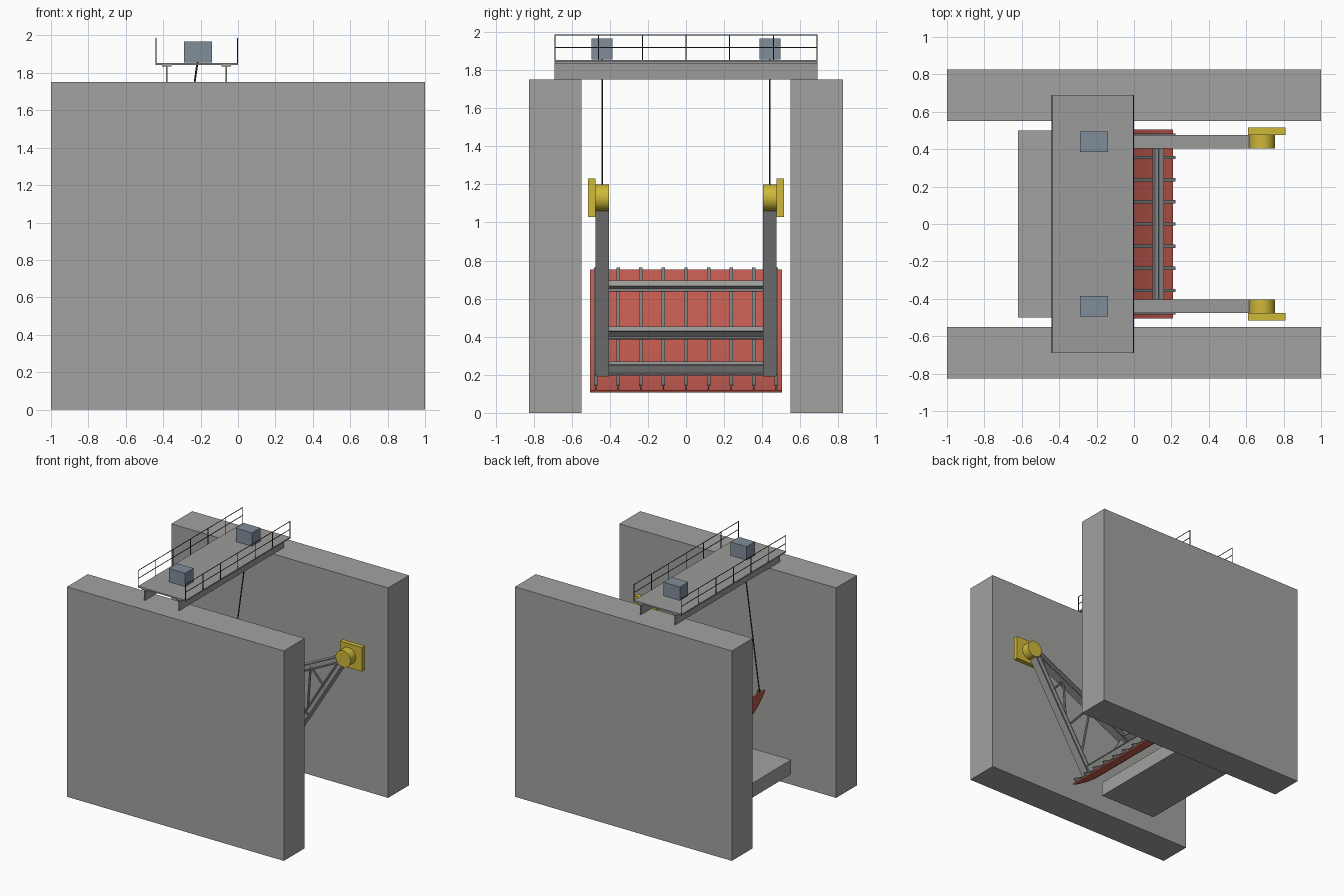
import bpy, bmesh, math
from mathutils import Vector, Matrix

if "Cube" in bpy.data.objects:
    bpy.data.objects.remove(bpy.data.objects["Cube"])


def mat(name, rgb):
    m = bpy.data.materials.new(name)
    m.diffuse_color = (*rgb, 1)
    m.use_nodes = True
    m.node_tree.nodes["Principled BSDF"].inputs["Base Color"].default_value = m.diffuse_color
    return m


CONCRETE = mat("concrete grey", (0.36, 0.36, 0.35))
STEEL = mat("steel grey", (0.33, 0.33, 0.325))
RED = mat("gate red", (0.52, 0.10, 0.075))
YELLOW = mat("bearing yellow", (0.62, 0.48, 0.04))
BLUE = mat("winch blue grey", (0.22, 0.27, 0.33))
DARK = mat("dark wire", (0.05, 0.05, 0.055))
RIB = mat("rib grey", (0.20, 0.215, 0.21))

PIVOT = Vector((0.685, 0, 1.13))   # gate rotates about this line


def finish(name, bm, m):
    bmesh.ops.recalc_face_normals(bm, faces=bm.faces)
    me = bpy.data.meshes.new(name)
    bm.to_mesh(me)
    bm.free()
    me.materials.append(m)
    ob = bpy.data.objects.new(name, me)
    bpy.context.collection.objects.link(ob)
    return ob


def add_box(bm, lo, hi, M=Matrix()):
    lo, hi = Vector(lo), Vector(hi)
    S = Matrix.Diagonal((*(hi - lo), 1))
    bmesh.ops.create_cube(bm, size=1, matrix=M @ Matrix.Translation((lo + hi) / 2) @ S)


def box(name, lo, hi, m):
    bm = bmesh.new()
    add_box(bm, lo, hi)
    return finish(name, bm, m)


def add_rod(bm, a, b, r, n=8):
    a, b = Vector(a), Vector(b)
    d = b - a
    M = Matrix.Translation((a + b) / 2) @ d.to_track_quat('Z', 'Y').to_matrix().to_4x4()
    bmesh.ops.create_cone(bm, cap_ends=True, segments=n, radius1=r, radius2=r, depth=d.length, matrix=M)


def polar(r, deg, y=0):
    a = math.radians(deg)
    return PIVOT + Vector((-r * math.cos(a), y, -r * math.sin(a)))


def frame(deg, y=0):
    """Local x runs outward along the radius, y across the gate, z upward tangent."""
    a = math.radians(deg)
    rad = Vector((-math.cos(a), 0, -math.sin(a)))
    across = Vector((0, 1, 0))
    tan = rad.cross(across)
    M = Matrix((rad, across, tan)).transposed().to_4x4()
    M.translation = PIVOT + Vector((0, y, 0))
    return M


def add_arc(bm, r0, r1, y0, y1, a0, a1, n=28):
    """Curved bar of rectangular section around the pivot."""
    rings = []
    for i in range(n + 1):
        a = a0 + (a1 - a0) * i / n
        rings.append([bm.verts.new(polar(r, a, y)) for r, y in ((r0, y0), (r1, y0), (r1, y1), (r0, y1))])
    for p, q in zip(rings, rings[1:]):
        for k in range(4):
            bm.faces.new((p[k], p[(k + 1) % 4], q[(k + 1) % 4], q[k]))
    bm.faces.new(rings[0])
    bm.faces.new(rings[-1])


TOP, BOT = 19.7, 64.8          # angular span of the gate
GIRDERS = (26.1, 42.4, 58.2)   # girder angles

# Concrete piers and sill
for side, s in (("left", 1), ("right", -1)):
    y0, y1 = sorted((s * 0.55, s * 0.825))
    box("pier_" + side, (-1, y0, 0), (1, y1, 1.75), CONCRETE)
box("sill", (-0.62, -0.5, 0.115), (-0.09, 0.5, 0.235), CONCRETE)

# Curved skin plate
bm = bmesh.new()
add_arc(bm, 1.118, 1.13, -0.505, 0.505, TOP, BOT)
skin = finish("skin_plate", bm, RED)

# T-section ribs behind the skin
bm = bmesh.new()
for i in range(-4, 5):
    y = i * 0.1185
    add_arc(bm, 1.09, 1.119, y - 0.003, y + 0.003, TOP, BOT)
    add_arc(bm, 1.087, 1.093, y - 0.009, y + 0.009, TOP, BOT)
ribs = finish("skin_ribs", bm, RIB)

# Horizontal I-section girders
bm = bmesh.new()
for a in GIRDERS:
    M = frame(a)
    add_box(bm, (1.022, -0.405, -0.016), (1.03, 0.405, 0.016), M)
    add_box(bm, (1.03, -0.405, -0.005), (1.082, 0.405, 0.005), M)
    add_box(bm, (1.08, -0.405, -0.016), (1.088, 0.405, 0.016), M)
finish("gate_girders", bm, STEEL)

for side, s in (("left", 1), ("right", -1)):
    yc = s * 0.44
    # I-section radial arms, two per side
    bm = bmesh.new()
    for a in (GIRDERS[0], GIRDERS[2]):
        M = frame(a, yc)
        for z in (-0.022, 0.022):
            add_box(bm, (0.05, -0.035, z - 0.004), (1.088, 0.035, z + 0.004), M)
        add_box(bm, (0.05, -0.005, -0.02), (1.088, 0.005, 0.02), M)
    # end post joining the arms behind the skin
    add_arc(bm, 1.03, 1.088, yc - 0.006, yc + 0.006, GIRDERS[0], GIRDERS[2], 14)
    finish("radial_arms_" + side, bm, STEEL)

    # Bracing between the arms
    bm = bmesh.new()
    for r0, r1 in ((0.36, 0.36), (0.67, 0.67), (0.36, 0.67), (0.67, 0.95)):
        add_rod(bm, polar(r0, GIRDERS[0], yc), polar(r1, GIRDERS[2], yc), 0.009)
    finish("arm_bracing_" + side, bm, STEEL)

    # Pivot bearing: hub and anchor plate
    bm = bmesh.new()
    add_rod(bm, PIVOT + Vector((0, s * 0.405, 0)), PIVOT + Vector((0, s * 0.478, 0)), 0.069, 32)
    hub = finish("pivot_hub_" + side, bm, YELLOW)
    y0, y1 = sorted((s * 0.475, s * 0.515))
    box("pivot_plate_" + side, (0.61, y0, 1.03), (0.81, y1, 1.23), YELLOW)

    # Winch and hoist cable
    box("winch_" + side, (-0.29, yc - 0.055, 1.855), (-0.14, yc + 0.055, 1.967), BLUE)
    bm = bmesh.new()
    add_rod(bm, (-0.215, yc, 1.87), polar(1.124, TOP + 0.3, yc), 0.005)
    finish("hoist_cable_" + side, bm, DARK)

    # smooth the round parts
    bpy.ops.object.select_all(action='DESELECT')
    for ob in (hub, skin, ribs):
        ob.select_set(True)
    bpy.context.view_layer.objects.active = hub
    bpy.ops.object.shade_smooth_by_angle(angle=math.radians(35))

# Service bridge deck and its two I-beams
box("bridge_deck", (-0.44, -0.69, 1.842), (0, 0.69, 1.853), STEEL)
bm = bmesh.new()
for x in (-0.38, -0.063):
    add_box(bm, (x - 0.025, -0.69, 1.834), (x + 0.025, 0.69, 1.842))
    add_box(bm, (x - 0.004, -0.69, 1.75), (x + 0.004, 0.69, 1.836))
finish("bridge_beams", bm, STEEL)

# Handrails
bm = bmesh.new()
for x in (-0.438, -0.002):
    for i in range(-3, 4):
        add_rod(bm, (x, i * 0.2293, 1.85), (x, i * 0.2293, 1.986), 0.003, 6)
    for z in (1.918, 1.984):
        add_rod(bm, (x, -0.69, z), (x, 0.69, z), 0.003, 6)
finish("handrails", bm, DARK)
